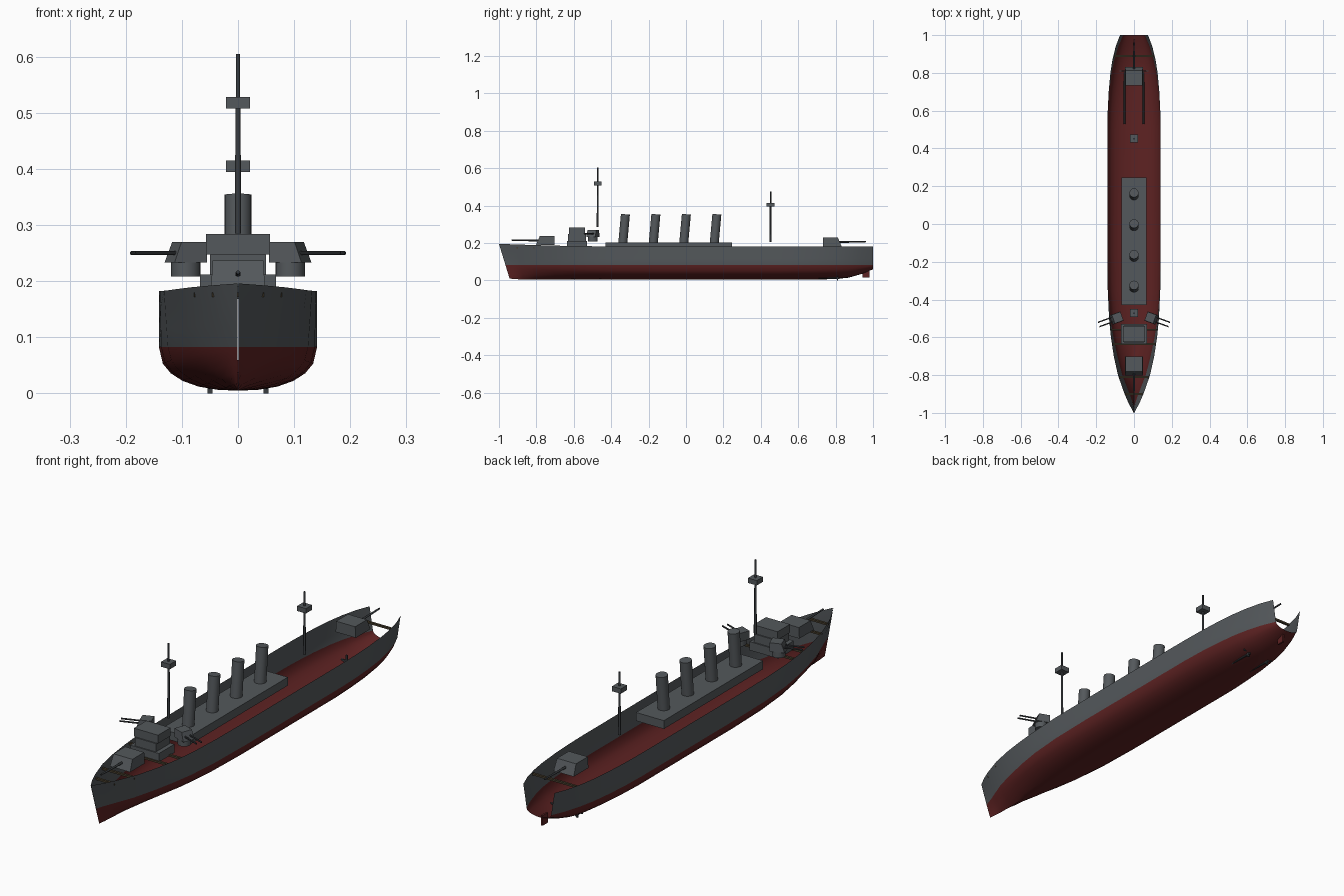
import bpy, bmesh, math
from mathutils import Vector, Matrix

cube = bpy.data.objects.get("Cube")
if cube:
    bpy.data.objects.remove(cube, do_unlink=True)


def material(name, rgb):
    m = bpy.data.materials.new(name)
    m.use_nodes = True
    m.diffuse_color = (*rgb, 1)
    m.node_tree.nodes["Principled BSDF"].inputs["Base Color"].default_value = (*rgb, 1)
    return m


GREY = material("ship grey", (0.088, 0.098, 0.106))
RED = material("hull red", (0.11, 0.016, 0.016))
DARK = material("dark metal", (0.04, 0.045, 0.05))
BROWN = material("deck brown", (0.06, 0.045, 0.025))


def finish(name, bm, mats, smooth=False, matrix=None):
    me = bpy.data.meshes.new(name)
    if matrix:
        bm.transform(matrix)
    bm.to_mesh(me)
    bm.free()
    for m in mats:
        me.materials.append(m)
    ob = bpy.data.objects.new(name, me)
    bpy.context.collection.objects.link(ob)
    if smooth:
        bpy.ops.object.select_all(action='DESELECT')
        ob.select_set(True)
        bpy.context.view_layer.objects.active = ob
        bpy.ops.object.shade_smooth_by_angle(angle=math.radians(35))
    return ob


def box(name, lo, hi, mat, taper=1.0, matrix=None):
    """Box between two corners; taper shrinks the top face."""
    lo, hi = Vector(lo), Vector(hi)
    mid, size = (lo + hi) / 2, hi - lo
    bm = bmesh.new()
    bmesh.ops.create_cube(bm, size=1)
    for v in bm.verts:
        k = taper if v.co.z > 0 else 1
        v.co = mid + Vector((v.co.x * size.x * k, v.co.y * size.y * k, v.co.z * size.z))
    return finish(name, bm, [mat], matrix=matrix)


def rod(name, a, b, r, mat, r2=None, sides=12, matrix=None):
    """Cylinder or cone from point a to point b."""
    a, b = Vector(a), Vector(b)
    bm = bmesh.new()
    bmesh.ops.create_cone(bm, cap_ends=True, segments=sides, radius1=r,
                          radius2=r if r2 is None else r2, depth=(b - a).length)
    turn = (b - a).to_track_quat('Z', 'Y').to_matrix().to_4x4()
    bm.transform(Matrix.Translation((a + b) / 2) @ turn)
    return finish(name, bm, [mat], True, matrix)


# Hull: open shell lofted through stations
# (y, half width at rail, half width at waterline, keel height, bilge power)
WATER = 0.083
stations = [
    (-1.0, 0.001, 0.001, 0.010, 1.2), (-0.95, 0.028, 0.014, 0.007, 1.2),
    (-0.9, 0.050, 0.030, 0.005, 1.25), (-0.8, 0.085, 0.062, 0.005, 1.4),
    (-0.7, 0.107, 0.088, 0.005, 1.6), (-0.6, 0.122, 0.109, 0.005, 1.8),
    (-0.5, 0.132, 0.125, 0.005, 2.0), (-0.35, 0.139, 0.137, 0.005, 2.2),
    (-0.15, 0.141, 0.141, 0.005, 2.3), (0.5, 0.141, 0.141, 0.005, 2.3),
    (0.6, 0.139, 0.138, 0.005, 2.2), (0.7, 0.134, 0.131, 0.005, 2.1),
    (0.8, 0.125, 0.119, 0.008, 2.0), (0.87, 0.114, 0.104, 0.015, 2.0),
    (0.94, 0.097, 0.083, 0.035, 2.0), (1.0, 0.074, 0.058, 0.060, 2.0),
]
LOW = (0, 0.25, 0.5, 0.7, 0.85, 0.95, 1)
HIGH = (0.33, 0.67, 1)


def section(y, w, wl, keel, p):
    rail = 0.183 + 0.013 * max(0, (-0.5 - y) / 0.5) ** 1.5
    rake = 0.06 * max(0, (-0.8 - y) / 0.2)
    half = [(u * wl, keel + (WATER - keel) * (1 - (1 - u ** p) ** (1 / p))) for u in LOW]
    half += [(wl + (w - wl) * t, WATER + (rail - WATER) * t) for t in HIGH]
    ring = [(-x, z) for x, z in reversed(half[1:])] + half
    return [(x, y + rake * (1 - z / rail), z) for x, z in ring]


bm = bmesh.new()
rings = [[bm.verts.new(c) for c in section(*s)] for s in stations]
for r0, r1 in zip(rings, rings[1:]):
    for i in range(len(r0) - 1):
        f = bm.faces.new((r0[i], r0[i + 1], r1[i + 1], r1[i]))
        f.material_index = int(f.calc_center_median().z < WATER)
bmesh.ops.recalc_face_normals(bm, faces=bm.faces)
if min(bm.faces, key=lambda f: f.calc_center_median().z).normal.z > 0:
    bmesh.ops.reverse_faces(bm, faces=bm.faces)
finish("hull", bm, [GREY, RED], True)

# Deck beams
for i, (y, w) in enumerate([(-0.9, 0.046), (-0.81, 0.078), (-0.635, 0.114),
                            (-0.56, 0.122), (0.89, 0.105)]):
    box(f"deck_beam_{i + 1}", (-w, y - 0.005, 0.172), (w, y + 0.005, 0.18), BROWN)

# Long deckhouse and four raked funnels
box("deckhouse", (-0.066, -0.43, 0.168), (0.066, 0.245, 0.204), GREY)
for i in range(4):
    y = -0.338 + i * 0.163
    rod(f"funnel_{i + 1}", (0, y, 0.2), (0, y + 0.014, 0.354), 0.024, GREY, sides=20)

# Bridge tiers
box("bridge_base", (-0.068, -0.635, 0.175), (0.068, -0.53, 0.212), GREY)
box("bridge_middle", (-0.05, -0.63, 0.212), (0.05, -0.535, 0.248), GREY)
box("bridge_top", (-0.057, -0.625, 0.248), (0.057, -0.54, 0.284), GREY)

# Masts with lookout platforms
for name, y, foot, deck, top in (("fore", -0.472, 0.285, 0.518, 0.605),
                                 ("aft", 0.452, 0.205, 0.405, 0.475)):
    rod(f"{name}_mast_lower", (0, y, foot), (0, y, deck), 0.0055, DARK, 0.0045)
    rod(f"{name}_mast_upper", (0, y, deck), (0, y, top), 0.004, DARK)
    box(f"{name}_mast_platform", (-0.021, y - 0.021, deck - 0.0105),
        (0.021, y + 0.021, deck + 0.0105), GREY)


def gunhouse(name, length, width, low, high, slope):
    """Gunhouse facing -y with a sloped front."""
    bm = bmesh.new()
    bmesh.ops.create_cube(bm, size=1)
    for v in bm.verts:
        front, upper = v.co.y < 0, v.co.z > 0
        v.co = (v.co.x * width * (0.94 if upper else 1),
                v.co.y * length + (slope if front and upper else 0),
                high if upper else low)
    return bm


# Main turrets fore and aft
for name, y, z, turn in (("fore", -0.752, 0.19, 0), ("aft", 0.782, 0.182, math.pi)):
    place = Matrix.Translation((0, y, z)) @ Matrix.Rotation(turn, 4, 'Z')
    finish(f"{name}_turret", gunhouse(name, 0.1, 0.096, 0, 0.047, 0.02), [GREY], matrix=place)
    rod(f"{name}_gun", (0, -0.03, 0.023), (0, -0.18, 0.026), 0.005, DARK, 0.0035, matrix=place)

# Twin-gun wing turrets on round pedestals
for side, sx in (("left", 1), ("right", -1)):
    place = (Matrix.Translation((sx * 0.093, -0.498, 0))
             @ Matrix.Rotation(sx * math.radians(70), 4, 'Z'))
    rod(f"{side}_wing_pedestal", (0, 0, 0.208), (0, 0, 0.236), 0.026, GREY, sides=20, matrix=place)
    finish(f"{side}_wing_turret", gunhouse(side, 0.062, 0.052, 0.233, 0.27, 0.014),
           [GREY], matrix=place)
    for n, gx in (("a", -0.012), ("b", 0.012)):
        rod(f"{side}_wing_gun_{n}", (gx, -0.015, 0.25), (gx, -0.1, 0.25), 0.0035, DARK,
            sides=8, matrix=place)

# Propellers, shafts and rudder
for side, sx in (("left", 1), ("right", -1)):
    rod(f"{side}_shaft", (sx * 0.05, 0.53, 0.02), (sx * 0.05, 0.82, 0.012), 0.0045, DARK, sides=8)
    for k in range(4):
        place = (Matrix.Translation((sx * 0.05, 0.81, 0.026))
                 @ Matrix.Rotation(k * math.pi / 2, 4, 'Y'))
        box(f"{side}_propeller_blade_{k + 1}", (-0.0045, -0.003, 0), (0.0045, 0.003, 0.026),
            DARK, matrix=place)
box("rudder", (-0.004, 0.945, 0.016), (0.004, 0.98, 0.06), RED)
